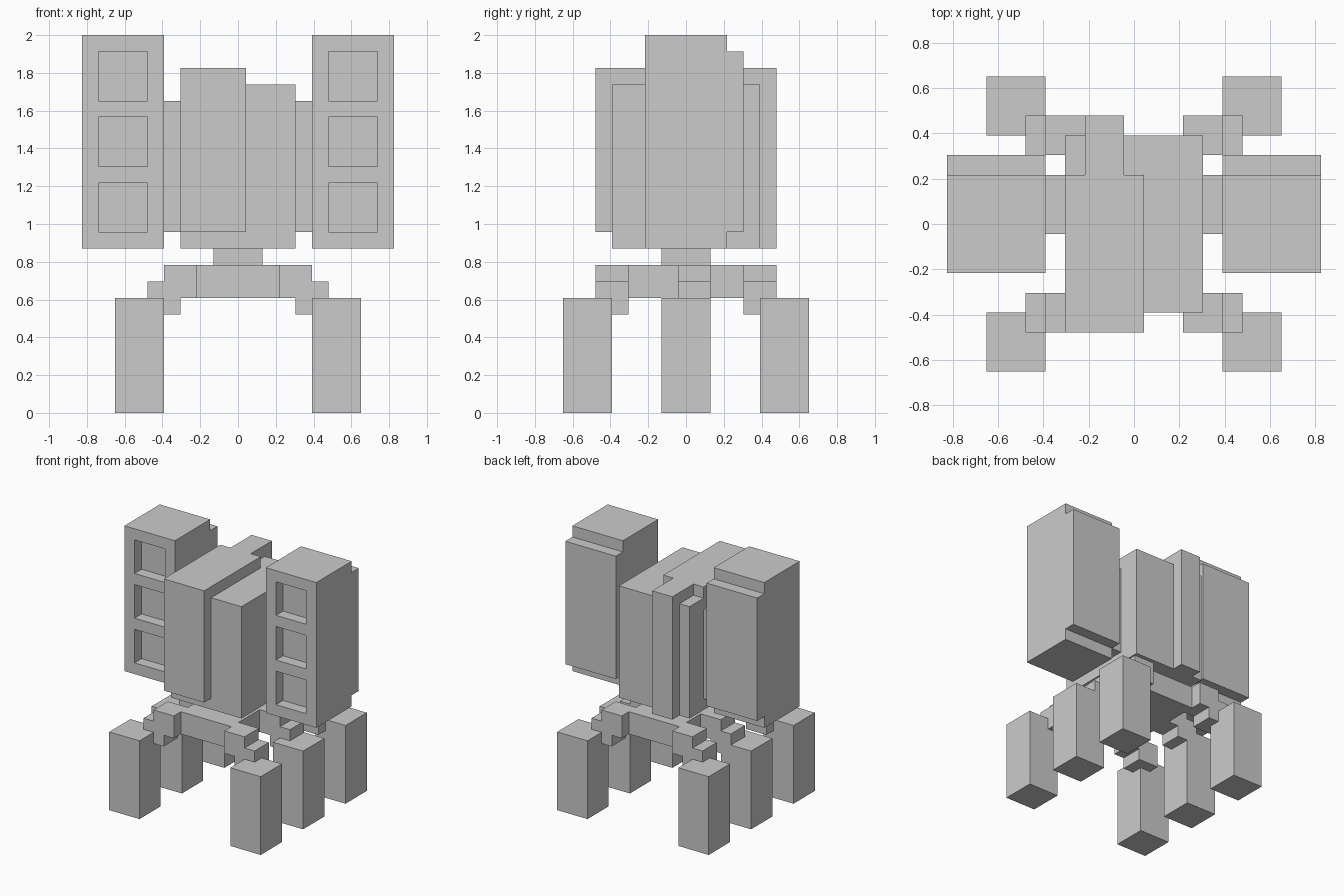
import bpy

if "Cube" in bpy.data.objects:
    bpy.data.objects.remove(bpy.data.objects["Cube"])

U = 2 / 23  # one block of the model's grid


def box(name, x, y, z):
    """Box from (min, max) ranges given in grid blocks."""
    lo, hi = zip(x, y, z)
    bpy.ops.mesh.primitive_cube_add(size=1, location=[(a + b) / 2 * U for a, b in zip(lo, hi)])
    ob = bpy.context.object
    ob.name = ob.data.name = name
    ob.scale = [(b - a) * U for a, b in zip(lo, hi)]
    bpy.ops.object.transform_apply(location=False, rotation=False, scale=True)
    return ob


def cut(target, cutter):
    """Subtract the cutter from the target and remove the cutter."""
    mod = target.modifiers.new("recess", 'BOOLEAN')
    mod.operation = 'DIFFERENCE'
    mod.solver = 'EXACT'
    mod.object = cutter
    bpy.context.view_layer.objects.active = target
    bpy.ops.object.modifier_apply(modifier=mod.name)
    bpy.data.objects.remove(cutter)


def side(s, a, b):
    """Mirror a range to the left (-1) or right (1)."""
    return (a, b) if s > 0 else (-b, -a)


# Chassis and neck
box("chassis", (-2.5, 2.5), (-4.5, 4.5), (7, 9))
box("neck", (-1.5, 1.5), (-1.5, 1.5), (9, 10))

# Torso: low wide core, taller offset block in front, fin at the back
box("torso_core", (-3.5, 3.5), (-4.5, 4.5), (10, 20))
box("torso_tall_block", (-3.5, 0.5), (-5.5, 2.5), (11, 21))
box("torso_rear_fin", (-2.5, -0.5), (2.5, 5.5), (10, 21))

for s, tag in ((-1, "left"), (1, "right")):
    # Three stepped hips and legs per side
    for pos, leg_y, hip_y in (("front", (-7.5, -4.5), (-5.5, -3.5)),
                              ("middle", (-1.5, 1.5), (-0.5, 1.5)),
                              ("rear", (4.5, 7.5), (3.5, 5.5))):
        box(f"{pos}_{tag}_inner_hip", side(s, 2.5, 4.5), hip_y, (7, 9))
        box(f"{pos}_{tag}_outer_hip", side(s, 3.5, 5.5), hip_y, (6, 8))
        box(f"{pos}_{tag}_leg", side(s, 4.5, 7.5), leg_y, (0, 7))

    # Shoulder link and side pod with a back panel
    box(f"{tag}_shoulder", side(s, 3.5, 4.5), (-0.5, 2.5), (11, 19))
    pod = box(f"{tag}_pod", side(s, 4.5, 9.5), (-2.5, 2.5), (10, 23))
    box(f"{tag}_pod_back_panel", side(s, 4.5, 9.5), (2.5, 3.5), (11, 22))

    # Three square recesses in the pod front
    for z in (11, 15, 19):
        cut(pod, box("recess_cutter", side(s, 5.5, 8.5), (-3.5, -1.5), (z, z + 3)))
